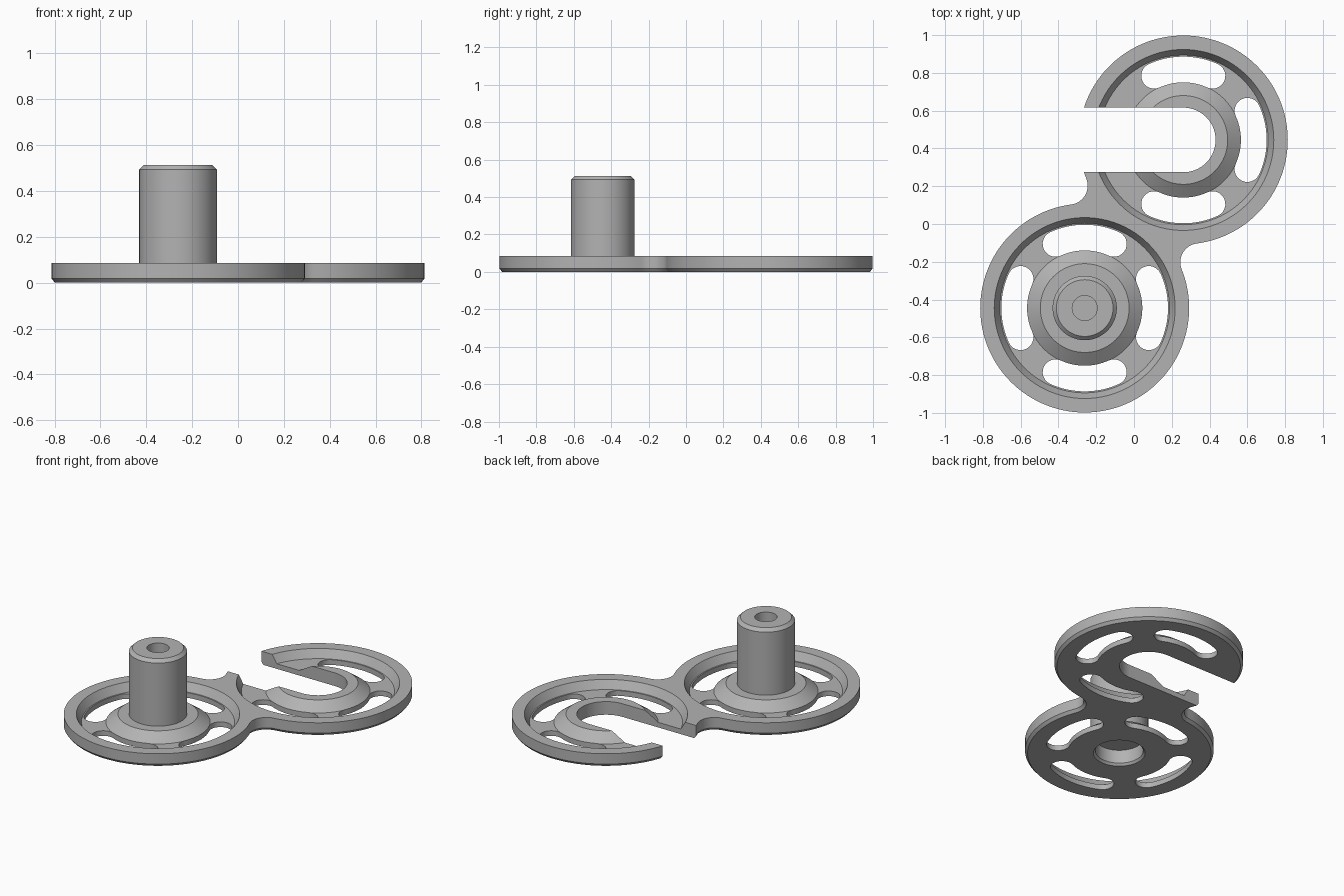
import bpy, bmesh, math
from mathutils import Vector

if "Cube" in bpy.data.objects:
    bpy.data.objects.remove(bpy.data.objects["Cube"])

A = Vector((-0.261, -0.445))      # post disc centre
B = Vector((0.261, 0.445))        # slotted disc centre
R, FILLET = 0.553, 0.10           # disc radius, waist fillet radius
TOP, WEB = 0.085, 0.033           # rim height, web thickness

grey = bpy.data.materials.new("grey plastic")
grey.diffuse_color = (0.45, 0.45, 0.45, 1)
grey.use_nodes = True
grey.node_tree.nodes["Principled BSDF"].inputs["Base Color"].default_value = grey.diffuse_color


def make(name, bm):
    bmesh.ops.recalc_face_normals(bm, faces=bm.faces)
    me = bpy.data.meshes.new(name)
    bm.to_mesh(me)
    bm.free()
    me.materials.append(grey)
    ob = bpy.data.objects.new(name, me)
    bpy.context.collection.objects.link(ob)
    return ob


def arc(c, r, a0, a1, n):
    return [Vector((c[0] + r * math.cos(a0 + (a1 - a0) * i / n),
                    c[1] + r * math.sin(a0 + (a1 - a0) * i / n))) for i in range(n + 1)]


def loft(name, layers):
    """Solid through stacked outlines, given as (points, z)."""
    bm = bmesh.new()
    rings = [[bm.verts.new((p.x, p.y, z)) for p in pts] for pts, z in layers]
    n = len(rings[0])
    for lo, hi in zip(rings, rings[1:]):
        for i in range(n):
            bm.faces.new((lo[i], lo[(i + 1) % n], hi[(i + 1) % n], hi[i]))
    bm.faces.new(rings[0][::-1])
    bm.faces.new(rings[-1])
    return make(name, bm)


def lathe(name, c, profile, closed=False, n=96):
    """Spin an (r, z) profile about the vertical axis through c."""
    bm = bmesh.new()
    vs = [bm.verts.new((c[0] + r, c[1], z)) for r, z in profile]
    pairs = list(zip(vs, vs[1:])) + ([(vs[-1], vs[0])] if closed else [])
    es = [bm.edges.new(p) for p in pairs]
    bmesh.ops.spin(bm, geom=vs + es, cent=(c[0], c[1], 0), axis=(0, 0, 1),
                   angle=2 * math.pi, steps=n, use_merge=False)
    bmesh.ops.remove_doubles(bm, verts=bm.verts, dist=1e-5)
    return make(name, bm)


def outline(d):
    """Two discs joined by filleted waists, shrunk by d."""
    r, f = R - d, FILLET + d
    axis = (B - A).normalized()
    side = Vector((axis.y, -axis.x))
    half = (B - A).length / 2
    off = math.sqrt((r + f) ** 2 - half ** 2)
    phi = math.atan2(off, half)                 # tangent angle from the axis
    t = math.atan2(axis.y, axis.x)
    mid = (A + B) / 2
    right, left = mid + side * off, mid - side * off
    pi = math.pi
    pts = arc(A, r, t + phi, t + 2 * pi - phi, 96)
    pts += arc(right, f, t + pi - phi, t + phi, 16)[1:-1]
    pts += arc(B, r, t - pi + phi, t + pi - phi, 96)
    pts += arc(left, f, t - phi, t - pi + phi, 16)[1:-1]
    return pts


def slot(c, ang):
    """Curved slot with round ends, cut through the web."""
    r, w, h = 0.373, 0.068, math.radians(24.5)
    end = lambda a: Vector((c[0] + r * math.cos(a), c[1] + r * math.sin(a)))
    pts = arc(c, r + w, ang - h, ang + h, 24)
    pts += arc(end(ang + h), w, ang + h, ang + h + math.pi, 12)[1:-1]
    pts += arc(c, r - w, ang + h, ang - h, 24)
    pts += arc(end(ang - h), w, ang - h + math.pi, ang - h + 2 * math.pi, 12)[1:-1]
    return loft("slot_cutter", [(pts, -0.05), (pts, 0.2)])


# Body: flat double disc with a chamfered lower edge
body = loft("double_disc_base", [(outline(0.015), 0), (outline(0), 0.018), (outline(0), TOP)])

# Ring recesses, leaving a rim and a conical hub on each disc
cutters = []
for c in (A, B):
    cutters.append(lathe("recess_cutter", c, [(0.306, WEB), (0.449, WEB), (0.479, TOP),
                         (0.491, TOP + 0.02), (0.207, TOP + 0.02), (0.235, TOP)], True))

# Lightening slots: four around the post, three around the open channel
for c, quarters in ((A, (0, 1, 2, 3)), (B, (0, 1, 3))):
    cutters += [slot(c, q * math.pi / 2) for q in quarters]

# Open U channel
u = arc(B, 0.171, -math.pi / 2, math.pi / 2, 48)
u += [Vector((-1, B.y + 0.171)), Vector((-1, B.y - 0.171))]
cutters.append(loft("channel_cutter", [(u, -0.05), (u, 0.2)]))

# Socket below the post
cutters.append(lathe("socket_cutter", A, [(0, -0.02), (0.152, -0.02), (0.152, 0),
                                          (0.14, 0.014), (0.14, 0.2), (0, 0.2)]))

bpy.context.view_layer.objects.active = body
for cut in cutters:
    mod = body.modifiers.new("cut", 'BOOLEAN')
    mod.operation, mod.solver, mod.object = 'DIFFERENCE', 'EXACT', cut
    bpy.ops.object.modifier_apply(modifier=mod.name)
    bpy.data.objects.remove(cut)

# Post: chamfered top, small blind hole above, shallow socket below
post = lathe("post", A, [(0, 0.10), (0.14, 0.10), (0.14, TOP), (0.17, TOP), (0.17, 0.493),
                         (0.15, 0.513), (0.066, 0.513), (0.066, 0.31), (0, 0.31)])

for ob in (body, post):
    bpy.ops.object.select_all(action='DESELECT')
    ob.select_set(True)
    bpy.context.view_layer.objects.active = ob
    bpy.ops.object.shade_smooth_by_angle(angle=math.radians(25))
